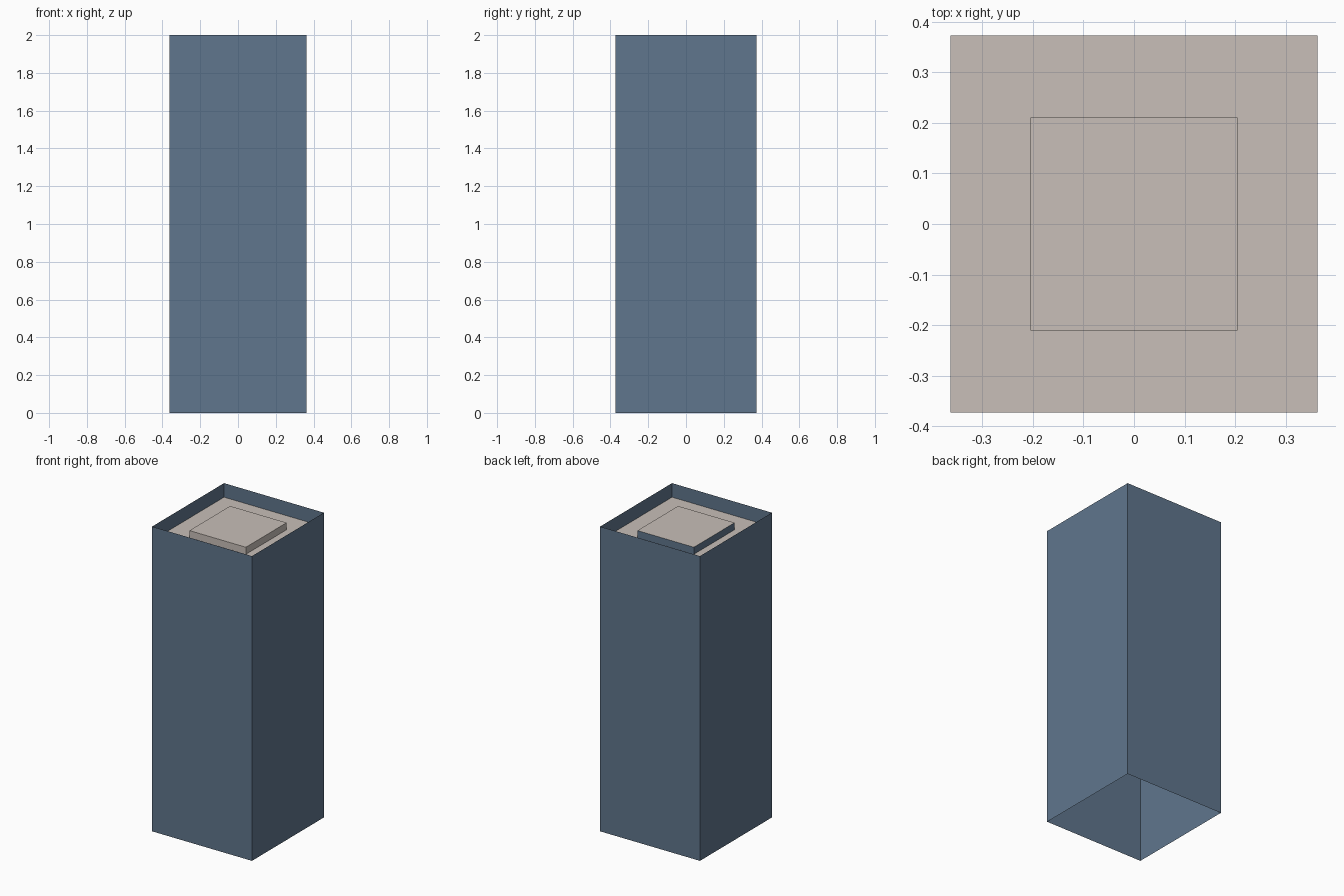
import bpy, bmesh

if "Cube" in bpy.data.objects:
    bpy.data.objects.remove(bpy.data.objects["Cube"])

W, D, H = 0.725, 0.746, 2.0      # tower width, depth, height
ROOF_Z, CAP_Z = 1.908, 1.954     # recessed roof and raised cap heights


def material(name, rgb):
    m = bpy.data.materials.new(name)
    m.diffuse_color = (*rgb, 1.0)
    m.use_nodes = True
    m.node_tree.nodes["Principled BSDF"].inputs["Base Color"].default_value = m.diffuse_color
    return m


blue = material("slate_blue", (0.117, 0.181, 0.266))
beige = material("warm_beige", (0.578, 0.521, 0.479))


def box(name, w, d, z0, z1, keep, mats, rule=None):
    """Box between two heights, keeping only faces that pass the keep test."""
    bm = bmesh.new()
    bmesh.ops.create_cube(bm, size=1.0)
    for v in bm.verts:
        v.co.x *= w
        v.co.y *= d
        v.co.z = z1 if v.co.z > 0 else z0
    bm.normal_update()
    drop = [f for f in bm.faces if not keep(f.normal)]
    bmesh.ops.delete(bm, geom=drop, context='FACES')
    for f in bm.faces:
        f.material_index = rule(f.normal) if rule else 0
    me = bpy.data.meshes.new(name)
    bm.to_mesh(me)
    bm.free()
    for m in mats:
        me.materials.append(m)
    ob = bpy.data.objects.new(name, me)
    bpy.context.collection.objects.link(ob)
    return ob


# Four thin outer walls, open at top and bottom
box("tower_walls", W, D, 0, H, lambda n: abs(n.z) < 0.5, [blue])

# Flat roof sunk below the parapet
box("roof_deck", W, D, ROOF_Z - 0.01, ROOF_Z, lambda n: n.z > 0.5, [beige])

# Raised cap: top, front and right are beige, back and left are blue
box("roof_cap", 0.41, 0.422, ROOF_Z, CAP_Z, lambda n: n.z > -0.5, [beige, blue],
    lambda n: 1 if (n.y > 0.5 or n.x < -0.5) else 0)
